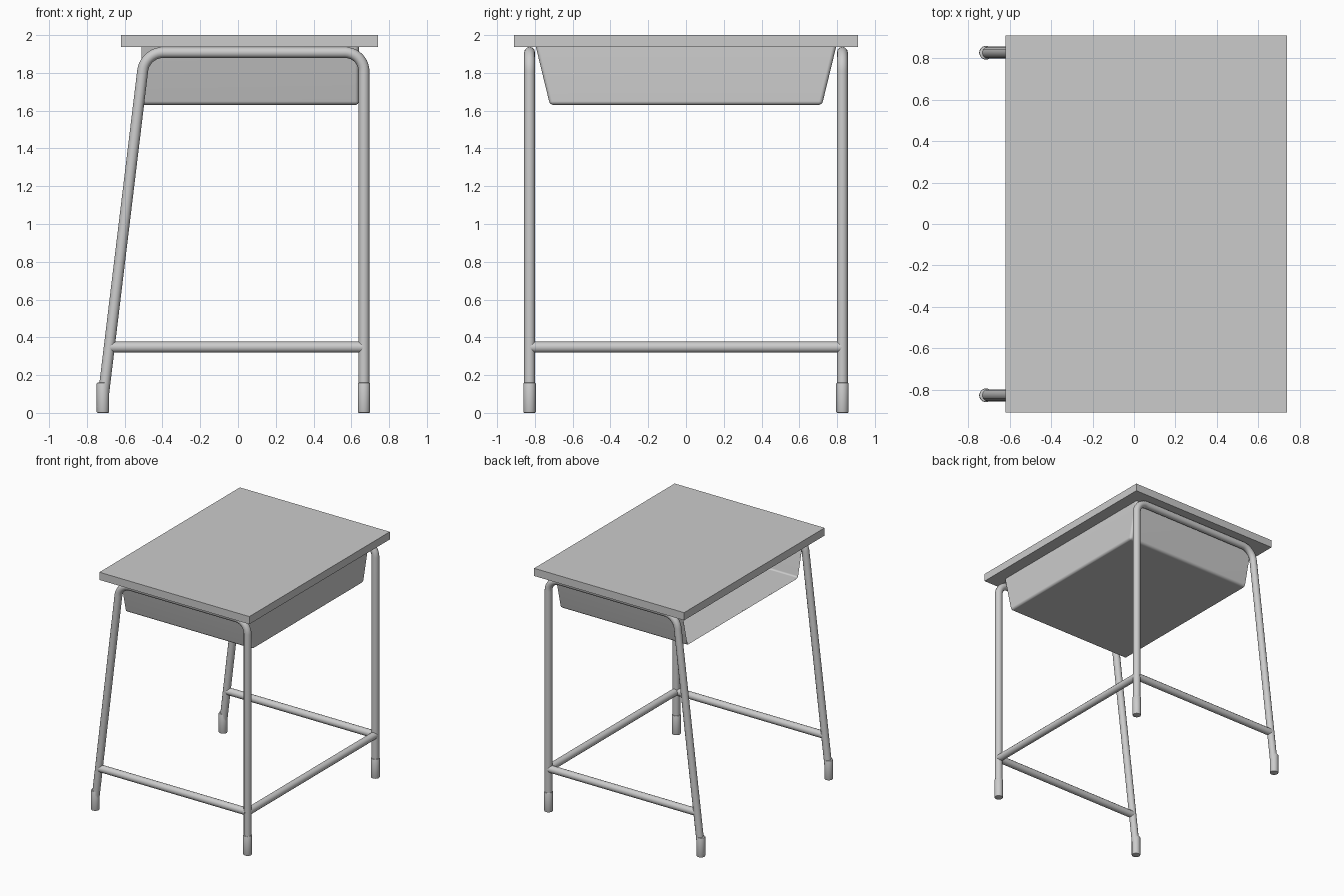
import bpy, bmesh, math
from mathutils import Vector

if "Cube" in bpy.data.objects:
    bpy.data.objects.remove(bpy.data.objects["Cube"])

TUBE_R = 0.029
SIDE_Y = 0.828


def mesh_object(name, bm):
    me = bpy.data.meshes.new(name)
    bm.to_mesh(me)
    bm.free()
    ob = bpy.data.objects.new(name, me)
    bpy.context.collection.objects.link(ob)
    return ob


def smooth(ob, angle=40):
    bpy.ops.object.select_all(action='DESELECT')
    ob.select_set(True)
    bpy.context.view_layer.objects.active = ob
    bpy.ops.object.shade_smooth_by_angle(angle=math.radians(angle))


def tube(name, points):
    cu = bpy.data.curves.new(name, 'CURVE')
    cu.dimensions = '3D'
    cu.bevel_depth = TUBE_R
    cu.bevel_resolution = 4
    cu.use_fill_caps = True
    sp = cu.splines.new('POLY')
    sp.points.add(len(points) - 1)
    for p, co in zip(sp.points, points):
        p.co = (*co, 1)
    ob = bpy.data.objects.new(name, cu)
    bpy.context.collection.objects.link(ob)
    bpy.ops.object.select_all(action='DESELECT')
    ob.select_set(True)
    bpy.context.view_layer.objects.active = ob
    bpy.ops.object.convert(target='MESH')
    smooth(bpy.context.object)


def fillet(prev, corner, nxt, radius, steps=10):
    """Arc points rounding the corner of a path."""
    a, b = (prev - corner).normalized(), (nxt - corner).normalized()
    half = a.angle(b) / 2
    centre = corner + (a + b).normalized() * radius / math.sin(half)
    start = (corner + a * radius / math.tan(half) - centre).normalized()
    end = (corner + b * radius / math.tan(half) - centre).normalized()
    return [centre + start.slerp(end, i / steps).normalized() * radius
            for i in range(steps + 1)]


# desk top: flat slab
bm = bmesh.new()
bmesh.ops.create_cube(bm, size=1)
bmesh.ops.scale(bm, verts=bm.verts, vec=(1.36, 1.82, 0.063))
bmesh.ops.translate(bm, verts=bm.verts, vec=(0.06, 0, 1.9685))
mesh_object("desk_top", bm)

# tray: tapered thin shell, open at the user's side and under the top
bm = bmesh.new()
bmesh.ops.create_cube(bm, size=1)
for v in bm.verts:
    top = v.co.z > 0
    v.co = (0.64 if v.co.x > 0 else -0.51,
            math.copysign(0.795 if top else 0.72, v.co.y),
            1.938 if top else 1.63)
bm.normal_update()
bmesh.ops.delete(bm, geom=[f for f in bm.faces if f.normal.z > 0.9 or f.normal.x < -0.9],
                 context='FACES')
bmesh.ops.bevel(bm, geom=[e for e in bm.edges if len(e.link_faces) == 2],
                offset=0.02, segments=4, profile=0.5, affect='EDGES')
tray = mesh_object("book_tray", bm)
sol = tray.modifiers.new("thickness", 'SOLIDIFY')
sol.thickness = 0.012
sol.offset = -1
smooth(tray)
tray.modifiers.new("clean_shading", 'WEIGHTED_NORMAL').keep_sharp = True

for label, y in (("front", -SIDE_Y), ("back", SIDE_Y)):
    # bent tube: slanted leg, rail under the top, upright leg
    p = [Vector(c) for c in ((-0.720, y, 0.03), (-0.493, y, 1.908),
                             (0.667, y, 1.908), (0.667, y, 0.03))]
    path = [p[0], *fillet(p[0], p[1], p[2], 0.11), *fillet(p[1], p[2], p[3], 0.1), p[3]]
    tube(label + "_leg_frame", path)
    # low side stretcher
    tube(label + "_stretcher", [(-0.68, y, 0.348), (0.66, y, 0.348)])
    # foot sleeves
    for side, x in (("left", -0.715), ("right", 0.667)):
        bm = bmesh.new()
        bmesh.ops.create_cone(bm, cap_ends=True, segments=24, radius1=0.033,
                              radius2=0.033, depth=0.16)
        bmesh.ops.translate(bm, verts=bm.verts, vec=(x, y, 0.08))
        rims = [e for e in bm.edges if abs(e.verts[0].co.z - e.verts[1].co.z) < 0.01]
        bmesh.ops.bevel(bm, geom=rims, offset=0.005, segments=2, profile=0.5, affect='EDGES')
        smooth(mesh_object(f"{label}_{side}_foot", bm))

# long stretcher joining the upright legs
tube("cross_stretcher", [(0.667, -SIDE_Y, 0.348), (0.667, SIDE_Y, 0.348)])
